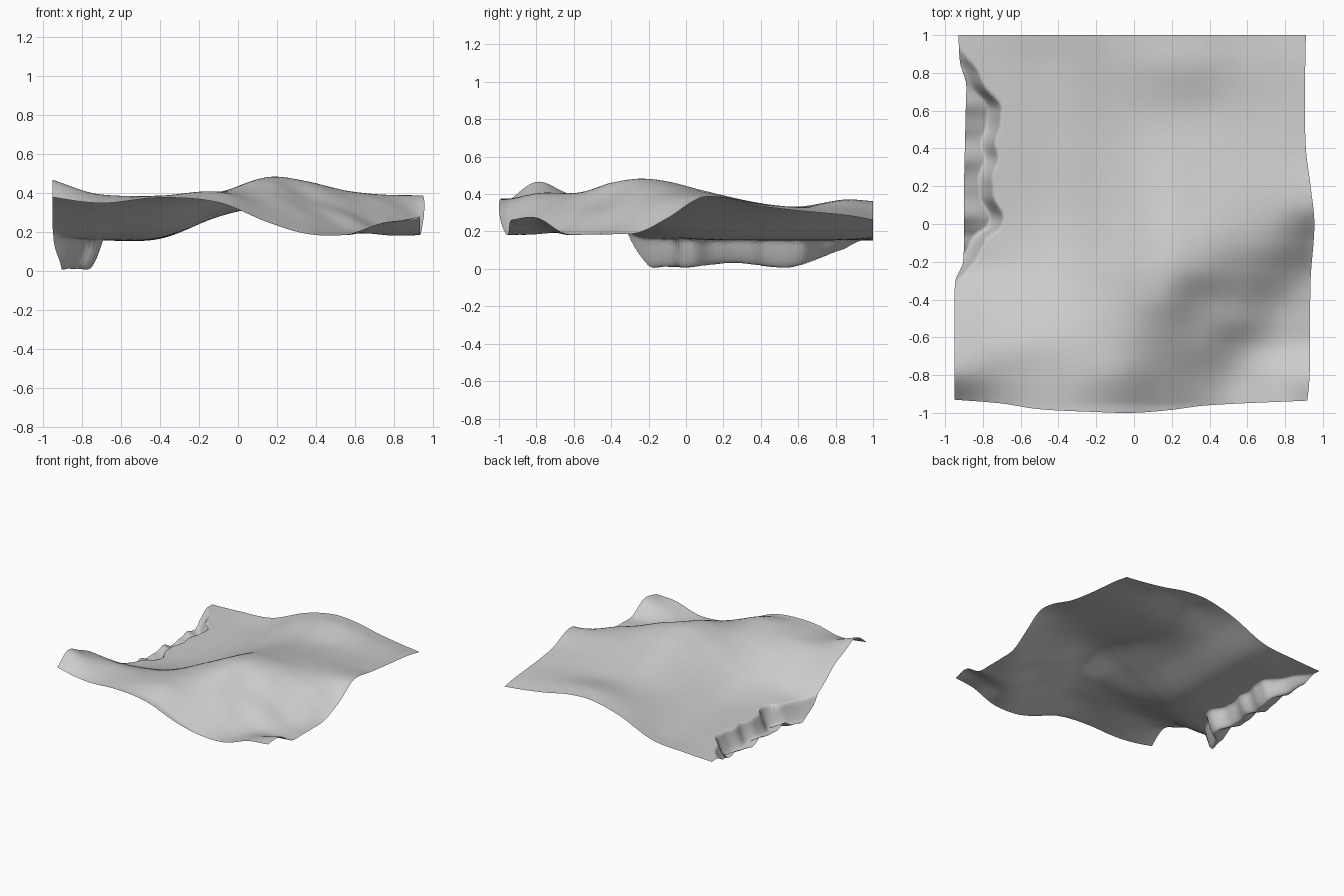
import bpy, math

old = bpy.data.objects.get("Cube")
if old:
    bpy.data.objects.remove(old, do_unlink=True)


def spline(knots, values, t):
    """Smooth curve through uneven knots, clamped at both ends."""
    t = min(max(t, knots[0]), knots[-1])
    last = len(knots) - 1
    i = 0
    while i < last - 1 and t > knots[i + 1]:
        i += 1

    def slope(k):
        a, b = max(k - 1, 0), min(k + 1, last)
        return (values[b] - values[a]) / (knots[b] - knots[a])

    h = knots[i + 1] - knots[i]
    s = (t - knots[i]) / h
    bend = s * s * (3 - 2 * s)
    return (values[i] + (values[i + 1] - values[i]) * bend
            + h * s * (1 - s) * ((1 - s) * slope(i) - s * slope(i + 1)))


# Cloth height in hundredths: one row per y station, front to back
COLS = [-.95, -.7, -.4, -.1, .15, .35, .55, .75, .93]
ROWS = {
    -.96: [35.5, 34.5, 37.5, 35, 25, 19, 18.5, 25, 26],
    -.8: [46.5, 38.5, 38.5, 40, 31, 24, 18.5, 23, 27.5],
    -.65: [41, 38.5, 38, 40.5, 36.5, 30, 21.5, 18.5, 19],
    -.52: [35, 33, 35, 40.5, 41.5, 34, 28, 19.5, 18.5],
    -.4: [26, 26.5, 30.5, 40, 46, 38, 31.5, 22, 18.5],
    -.25: [16.5, 19, 25, 38.5, 48, 45, 37.5, 29, 19.5],
    -.1: [15.5, 16.5, 20.5, 35, 46, 45.5, 41, 36, 27],
    .1: [15.5, 15.5, 17.5, 31, 41, 41, 40, 39, 38.5],
    .4: [15.5, 15.5, 16.5, 28, 34.5, 35, 35, 34.5, 33.5],
    .6: [15.5, 15.5, 16.5, 28, 33, 33, 33, 32, 31],
    .85: [15.5, 15.5, 17, 30, 36.5, 36.5, 33, 30.5, 28.5],
    1: [15, 16, 18.5, 30.5, 36, 35, 31, 28, 26],
}
ROW_Y = list(ROWS)

# Outline of the cloth and the line where its side drops over
LEFT = ([-1, -.5, -.3, -.2, .2, .65, .75, .85, 1],
        [-.95, -.95, -.945, -.905, -.9, -.89, -.89, -.92, -.93])
RIGHT = ([-1, -.8, -.3, 0, .2, .4, .7, 1],
         [.91, .93, .935, .955, .935, .91, .905, .91])
FRONT = ([-.95, -.7, -.5, -.2, 0, .2, .4, .93],
         [-.93, -.95, -.98, -.995, -1, -.985, -.96, -.935])
CREASE = ([-.32, -.24, -.2, -.07, -.02, .15, .3, .6, .7, .8, .9, 1],
          [-.95, -.885, -.85, -.77, -.7, -.74, -.74, -.71, -.76, -.83, -.9, -.96])
HEM = ([-.3, -.23, -.1, 0, .25, .53, .65, .8, 1],
       [.08, .01, .01, .005, .03, .005, .03, .09, .15])


def cloth_height(x, y):
    z = spline(ROW_Y, [spline(COLS, r, x) for r in ROWS.values()], y) / 100
    # Rumpled drop along the side: sharp shoulder, rounded foot, rising hem
    wrinkle = math.sin(y * 24) * .01 + math.sin(y * 41) * .005
    inward = spline(*CREASE, y) + wrinkle * min(max(y * 3 + 1, 0), 1) - x
    if y > -.32 and inward > 0:
        hem = spline(*HEM, y) + max(inward - .07, 0) * (.5 + wrinkle * 8)
        z += (hem - z) * (1 - max(1 - inward / .075, 0) ** 1.7)
    return max(z, 0)


# Sheet mesh, with finer columns where the side drops
steps = [i / 40 * .18 for i in range(40)] + [.18 + i / 60 * .82 for i in range(61)]
rows = 130
verts, faces = [], []
for j in range(rows + 1):
    for u in steps:
        v = j / rows
        front = spline(*FRONT, -.95 + 1.88 * u)
        y = front + (1 - front) * v
        left, right = spline(*LEFT, y), spline(*RIGHT, y)
        x = left + (right - left) * u
        verts.append((x, y, cloth_height(x, y)))
n = len(steps)
for j in range(rows):
    for i in range(n - 1):
        a = j * n + i
        faces.append((a, a + 1, a + n + 1, a + n))

mesh = bpy.data.meshes.new("draped_cloth")
mesh.from_pydata(verts, [], faces)
mesh.shade_smooth()
cloth = bpy.data.objects.new("draped_cloth", mesh)
bpy.context.collection.objects.link(cloth)

# Plain grey fabric
fabric = bpy.data.materials.new("grey_fabric")
fabric.use_nodes = True
colour = (.6, .6, .6, 1)
fabric.diffuse_color = colour
fabric.node_tree.nodes["Principled BSDF"].inputs["Base Color"].default_value = colour
mesh.materials.append(fabric)
